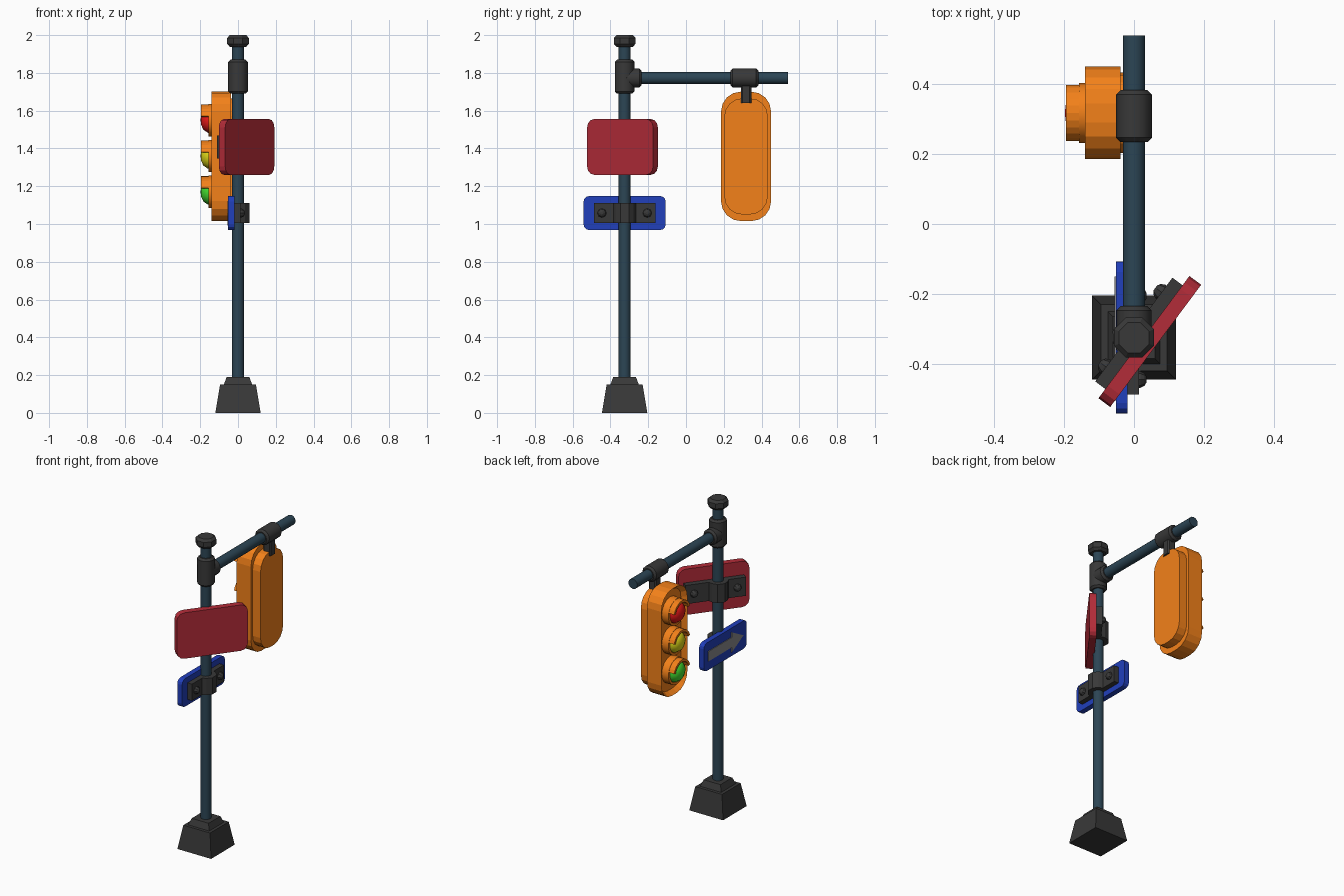
import bpy, bmesh
from math import sin, cos, pi, radians, sqrt
from mathutils import Matrix, Vector

if "Cube" in bpy.data.objects:
    bpy.data.objects.remove(bpy.data.objects["Cube"])

PY = -0.325   # pole position along y
UP = Vector((0, 0, 1))

def mat(name, col):
    m = bpy.data.materials.new(name)
    m.diffuse_color = (*col, 1)
    m.use_nodes = True
    m.node_tree.nodes["Principled BSDF"].inputs["Base Color"].default_value = m.diffuse_color
    return m

STEEL = mat("blue_steel", (0.025, 0.06, 0.09))
DARK = mat("dark_iron", (0.04, 0.04, 0.04))
ORANGE = mat("orange_paint", (0.9, 0.22, 0.01))
RED = mat("red_paint", (0.45, 0.025, 0.04))
BLUE = mat("blue_paint", (0.015, 0.05, 0.5))
GREY = mat("grey_paint", (0.25, 0.25, 0.26))
LAMPS = [mat("red_lamp", (0.85, 0.01, 0.01)), mat("yellow_lamp", (0.75, 0.7, 0.01)),
         mat("green_lamp", (0.06, 0.75, 0.03))]

def frame(a, b, c, o):
    """Matrix with axes a, b, c and origin o."""
    m = Matrix((a, b, c)).transposed().to_4x4()
    m.translation = o
    return m

def finish(name, bm, M, material, smooth=False):
    bmesh.ops.recalc_face_normals(bm, faces=bm.faces)
    me = bpy.data.meshes.new(name)
    bm.to_mesh(me)
    bm.free()
    ob = bpy.data.objects.new(name, me)
    ob.matrix_world = M
    bpy.context.collection.objects.link(ob)
    me.materials.append(material)
    if smooth:
        bpy.ops.object.select_all(action='DESELECT')
        ob.select_set(True)
        bpy.context.view_layer.objects.active = ob
        bpy.ops.object.shade_smooth_by_angle(angle=radians(35))
    return ob

def lathe(name, prof, sides, M, material, twist=0.0, smooth=False):
    """Turn (radius, height) points round local z."""
    bm = bmesh.new()
    rings = [[bm.verts.new((r * cos(twist + 2 * pi * i / sides),
                            r * sin(twist + 2 * pi * i / sides), z))
              for i in range(sides)] for r, z in prof]
    for a, b in zip(rings, rings[1:]):
        for i in range(sides):
            j = (i + 1) % sides
            bm.faces.new((a[i], a[j], b[j], b[i]))
    bm.faces.new(rings[0])
    bm.faces.new(rings[-1])
    return finish(name, bm, M, material, smooth)

def prism(name, pts, d0, d1, M, material, inset=None):
    """Extrude an outline along local z; inset = (rim width, recess depth)."""
    bm = bmesh.new()
    lo = [bm.verts.new((x, y, d0)) for x, y in pts]
    hi = [bm.verts.new((x, y, d1)) for x, y in pts]
    bm.faces.new(lo)
    top = bm.faces.new(hi)
    for i in range(len(pts)):
        j = (i + 1) % len(pts)
        bm.faces.new((lo[i], lo[j], hi[j], hi[i]))
    bmesh.ops.recalc_face_normals(bm, faces=bm.faces)
    if inset:
        bmesh.ops.inset_region(bm, faces=[top], thickness=inset[0])
        bmesh.ops.translate(bm, verts=top.verts, vec=(0, 0, -inset[1]))
    return finish(name, bm, M, material)

def rounded(w, h, r, seg):
    pts = []
    for k, (sx, sy) in enumerate(((1, 1), (-1, 1), (-1, -1), (1, -1))):
        for i in range(seg + 1):
            a = pi / 2 * (k + i / seg)
            pts.append((sx * (w / 2 - r) + r * cos(a), sy * (h / 2 - r) + r * sin(a)))
    return pts

def tube(r, a, b, c=0.0):
    """Cylinder profile with chamfered ends."""
    return [(r - c, a), (r, a + c), (r, b - c), (r - c, b)] if c else [(r, a), (r, b)]

# base, pole and cap
pole = Matrix.Translation((0, PY, 0))
q = sqrt(2)
lathe("base", [(.12 * q, 0), (.095 * q, .15), (.075 * q, .15), (.06 * q, .19)], 4, pole, DARK, pi / 4)
lathe("pole", tube(.032, .17, 1.95), 12, pole, STEEL, smooth=True)
lathe("pole_cap", tube(.062, 1.938, 2.0, .015), 8, pole, DARK, pi / 8)
lathe("pole_sleeve", tube(.052, 1.69, 1.87, .012), 12, pole, DARK, smooth=True)

# arm with its joints and hanger
arm = frame(Vector((-1, 0, 0)), UP, Vector((0, 1, 0)), (0, 0, 1.773))
lathe("arm", tube(.032, PY, .54), 12, arm, STEEL, smooth=True)
lathe("arm_socket", tube(.05, PY, -.235, .012), 12, arm, DARK, smooth=True)
lathe("hanger_sleeve", tube(.051, .235, .383, .012), 12, arm, DARK, smooth=True)
prism("hanger", rounded(.055, .055, .008, 1), 1.64, 1.75, Matrix.Translation((0, .318, 0)), DARK)

# signal housing, facing -x
OUT, SIDE = Vector((-1, 0, 0)), Vector((0, -1, 0))
sig = frame(SIDE, UP, OUT, (0, .318, 1.358))
prism("signal_housing", rounded(.265, .685, .105, 4), .038, .14, sig, ORANGE, (.024, .03))
prism("signal_back", rounded(.23, .615, .095, 4), -.018, .04, sig, ORANGE)

# lamps: collar, visor and lens
for z, m, n in zip((1.55, 1.36, 1.17), LAMPS, ("top", "middle", "bottom")):
    M = frame(SIDE, UP, OUT, (0, .318, z))
    lathe(n + "_collar", [(.086, .1), (.086, .157), (.07, .157), (.07, .12)], 16, M, ORANGE, smooth=True)
    arc = [radians(15 + 15 * i) for i in range(11)]
    hood = [(.083 * cos(a), .083 * sin(a)) for a in arc] + \
           [(.068 * cos(a), .068 * sin(a)) for a in reversed(arc)]
    prism(n + "_visor", hood, .15, .195, M, ORANGE)
    lathe(n + "_lens", [(.07, .13), (.067, .16), (.05, .184), (.025, .195), (.002, .198)],
          16, M, m, smooth=True)

def sign(name, u, z, w, h, r, d0, d1, material, shift, bw, bh, bolt):
    """Rounded plate clamped to the pole; returns its frame."""
    n = u.cross(UP)
    o = Vector((0, PY, z))
    M = frame(u, UP, n, o + u * shift)
    prism(name + "_panel", rounded(w, h, r, 3), d0, d1, M, material)
    half = [(.06, -.014), (.048, -.038), (.022, -.06)]
    e0, e1 = shift - bw / 2, shift + bw / 2
    strap = [(e0, d0), (e0, -.014)] + [(-x, y) for x, y in half] + half[::-1] + [(e1, -.014), (e1, d0)]
    prism(name + "_clamp", strap, -bh / 2, bh / 2, frame(u, n, -UP, o), DARK)
    for s in (-1, 1):
        lathe(f"{name}_bolt_{'left' if s < 0 else 'right'}",
              [(.024, .005), (.024, .018), (.018, .03), (.008, .036)], 8,
              frame(u, -UP, -n, o + u * (shift + s * bolt)), DARK)
    return M

# signs
sign("red_sign", Vector((.597, .802, 0)), 1.408, .436, .295, .045, .022, .064, RED, .018, .37, .12, .133)
B = sign("blue_sign", SIDE, 1.058, .435, .18, .03, .018, .052, BLUE, 0, .325, .107, .12)
prism("arrow", [(-.175, -.032), (.06, -.032), (.06, -.065), (.18, 0),
                (.06, .065), (.06, .032), (-.175, .032)], .05, .056, B, GREY)
